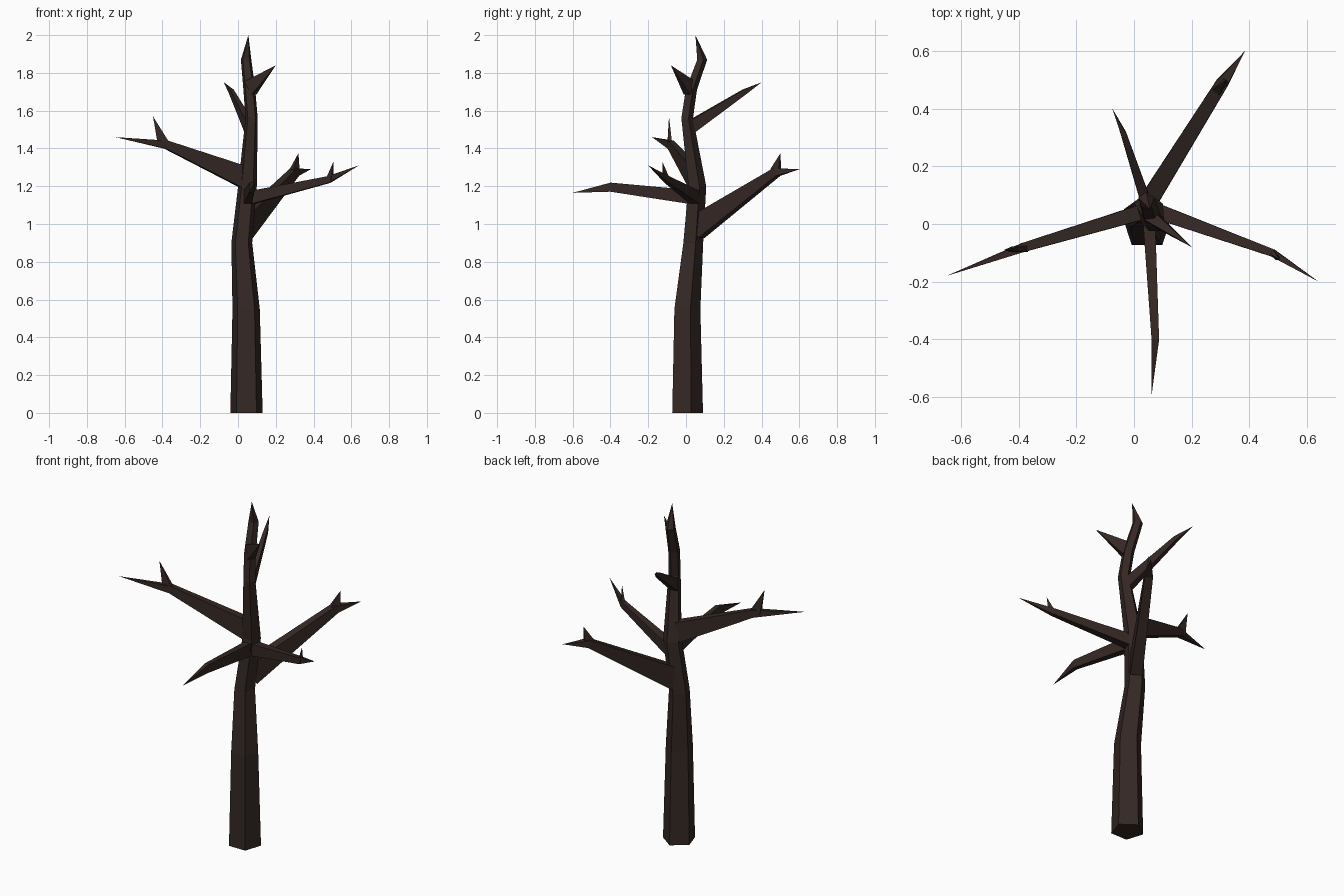
import bpy, math
from mathutils import Vector

if "Cube" in bpy.data.objects:
    bpy.data.objects.remove(bpy.data.objects["Cube"])

bark = bpy.data.materials.new("dark_bark")
bark.diffuse_color = (0.035, 0.021, 0.017, 1)
bark.use_nodes = True
bark.node_tree.nodes["Principled BSDF"].inputs["Base Color"].default_value = bark.diffuse_color


def skin(name, rings, tip):
    """Join equal rings of points, cap the start and close the end on a tip."""
    n = len(rings[0])
    verts = [p for ring in rings for p in ring] + [Vector(tip)]
    faces = [tuple(reversed(range(n)))]
    for k in range(len(rings) - 1):
        for i in range(n):
            j = (i + 1) % n
            faces.append((k * n + i, k * n + j, (k + 1) * n + j, (k + 1) * n + i))
    last = (len(rings) - 1) * n
    faces += [(last + i, last + (i + 1) % n, len(verts) - 1) for i in range(n)]
    mesh = bpy.data.meshes.new(name)
    mesh.from_pydata(verts, [], faces)
    mesh.materials.append(bark)
    obj = bpy.data.objects.new(name, mesh)
    bpy.context.collection.objects.link(obj)


def limb(name, sections, tip):
    """Four-sided tapering limb; section = (position, half width, half height)."""
    points = [Vector(s[0]) for s in sections] + [Vector(tip)]
    rings = []
    for k, (_, w, h) in enumerate(sections):
        d = (points[k + 1] - points[max(k - 1, 0)]).normalized()
        side = d.cross(Vector((0, 0, 1))).normalized()
        up = side.cross(d)
        rings.append([points[k] + side * a * w + up * b * h
                      for a, b in ((1, -1), (1, 1), (-1, 1), (-1, -1))])
    skin(name, rings, tip)


# Five-sided trunk: x, y, z, radius
trunk = [(.045, 0, 0, .09), (.043, 0, .55, .076), (.02, .033, .9, .058),
         (.05, .055, 1.2, .052), (.072, .003, 1.56, .034), (.06, .025, 1.71, .033),
         (.043, .083, 1.87, .029)]
skin("trunk", [[Vector((x + r * math.cos(a), y + r * math.sin(a), z))
                for a in (math.pi / 2 + i * math.tau / 5 for i in range(5))]
               for x, y, z, r in trunk], (.055, .05, 2))

# Main branches
limb("left_branch", [((.04, .045, 1.245), .027, .058),
                     ((-.38, -.08, 1.42), .016, .022)], (-.65, -.18, 1.46))
limb("right_branch", [((.05, .055, 1.135), .028, .035),
                      ((.48, -.10, 1.235), .013, .018)], (.64, -.2, 1.31))
limb("back_branch", [((.035, .055, .98), .033, .062),
                     ((.30, .48, 1.275), .022, .022)], (.385, .6, 1.29))
limb("front_branch", [((.05, .05, 1.14), .022, .038),
                      ((.074, -.4, 1.195), .013, .024)], (.06, -.6, 1.165))

# Upper branches
limb("upper_back_branch", [((.06, .02, 1.51), .02, .034),
                           ((-.035, .31, 1.7), .01, .014)], (-.075, .4, 1.75))
limb("upper_front_branch", [((.065, .02, 1.72), .022, .042)], (.2, -.08, 1.84))

# Small twigs near the branch ends
limb("left_twig", [((-.395, -.087, 1.425), .011, .03)], (-.45, -.09, 1.57))
limb("right_twig", [((.485, -.105, 1.235), .01, .018)], (.505, -.125, 1.33))
limb("back_twig", [((.30, .475, 1.28), .014, .028)], (.32, .5, 1.375))
